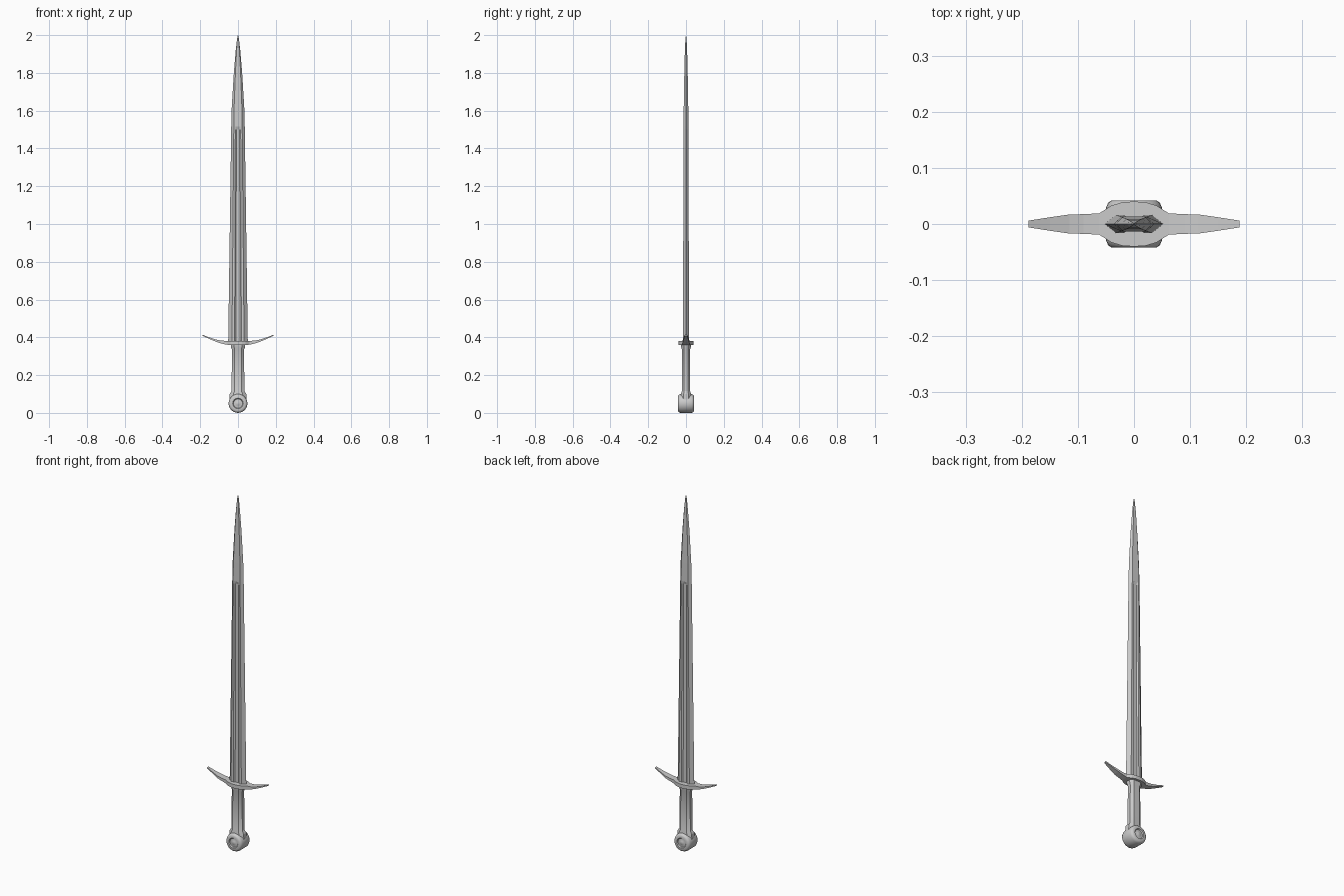
import bpy, bmesh, math
from mathutils import Vector

if "Cube" in bpy.data.objects:
    bpy.data.objects.remove(bpy.data.objects["Cube"])


def loft(name, rings, closed_ends=True, smooth=None):
    """Skin a list of equal-length point rings into one mesh."""
    bm = bmesh.new()
    vr = [[bm.verts.new(p) for p in r] for r in rings]
    n = len(vr[0])
    for a, b in zip(vr, vr[1:]):
        for i in range(n):
            j = (i + 1) % n
            bm.faces.new((a[i], a[j], b[j], b[i]))
    if closed_ends:
        bm.faces.new(vr[0])
        bm.faces.new(vr[-1])
    bmesh.ops.remove_doubles(bm, verts=bm.verts, dist=0.00005)
    bmesh.ops.recalc_face_normals(bm, faces=bm.faces)
    me = bpy.data.meshes.new(name)
    bm.to_mesh(me)
    bm.free()
    ob = bpy.data.objects.new(name, me)
    bpy.context.collection.objects.link(ob)
    if smooth:
        bpy.ops.object.select_all(action='DESELECT')
        ob.select_set(True)
        bpy.context.view_layer.objects.active = ob
        bpy.ops.object.shade_smooth_by_angle(angle=math.radians(smooth))
    return ob


# Blade: bevelled edges with a shallow fuller on both faces
def blade_ring(z, w, t, depth):
    f = min(0.018, 0.4 * w)
    half = [(w, 0), (0.62 * w, t), (f, t), (0.6 * f, t - depth)]
    upper = half + [(-x, y) for x, y in reversed(half)]
    lower = [(x, -y) for x, y in reversed(upper[1:-1])]
    return [(x, y, z) for x, y in upper + lower]


loft("blade", [blade_ring(*s) for s in [
    (0.365, 0.052, 0.016, 0.006),
    (1.50, 0.036, 0.013, 0.005),
    (1.515, 0.0358, 0.013, 0.0),
    (1.62, 0.033, 0.012, 0.0),
    (1.80, 0.022, 0.009, 0.0),
    (1.92, 0.012, 0.006, 0.0),
    (1.98, 0.005, 0.003, 0.0),
    (2.00, 0.0006, 0.0005, 0.0)]])

# Crossguard: oval centre, arms sweeping up to thin tips
half = [(0.0, 0.040, 0.360, 0.381), (0.02, 0.039, 0.360, 0.381),
        (0.04, 0.033, 0.360, 0.381), (0.062, 0.019, 0.361, 0.381),
        (0.09, 0.0175, 0.368, 0.383), (0.115, 0.017, 0.376, 0.388),
        (0.15, 0.012, 0.391, 0.399), (0.188, 0.006, 0.408, 0.414)]
sections = [(-x, y, a, b) for x, y, a, b in reversed(half[1:])] + half
loft("crossguard", [[(x, -y, a), (x, y, a), (x, y, b), (x, -y, b)]
                    for x, y, a, b in sections])


# Grip: eight-sided handle flaring at both ends
def grip_ring(z, rx, ry):
    pts = [(1, .45), (.55, 1), (-.55, 1), (-1, .45),
           (-1, -.45), (-.55, -1), (.55, -1), (1, -.45)]
    return [(x * rx, y * ry, z) for x, y in pts]


loft("grip", [grip_ring(*s) for s in [
    (0.07, 0.045, 0.028), (0.100, 0.044, 0.027), (0.115, 0.034, 0.022),
    (0.335, 0.032, 0.021), (0.350, 0.038, 0.026), (0.362, 0.038, 0.026)]],
    smooth=30)

# Pommel: wheel turned about the y axis with a recessed ring on each face
side = [(0.008, 0.040), (0.013, 0.037), (0.024, 0.037), (0.028, 0.042),
        (0.040, 0.042), (0.046, 0.038), (0.050, 0.029)]
profile = side + [(r, -y) for r, y in reversed(side)]
N = 24
loft("pommel", [[(r * math.cos(math.tau * i / N), y,
                  0.050 + r * math.sin(math.tau * i / N)) for i in range(N)]
                for r, y in profile], smooth=35)
